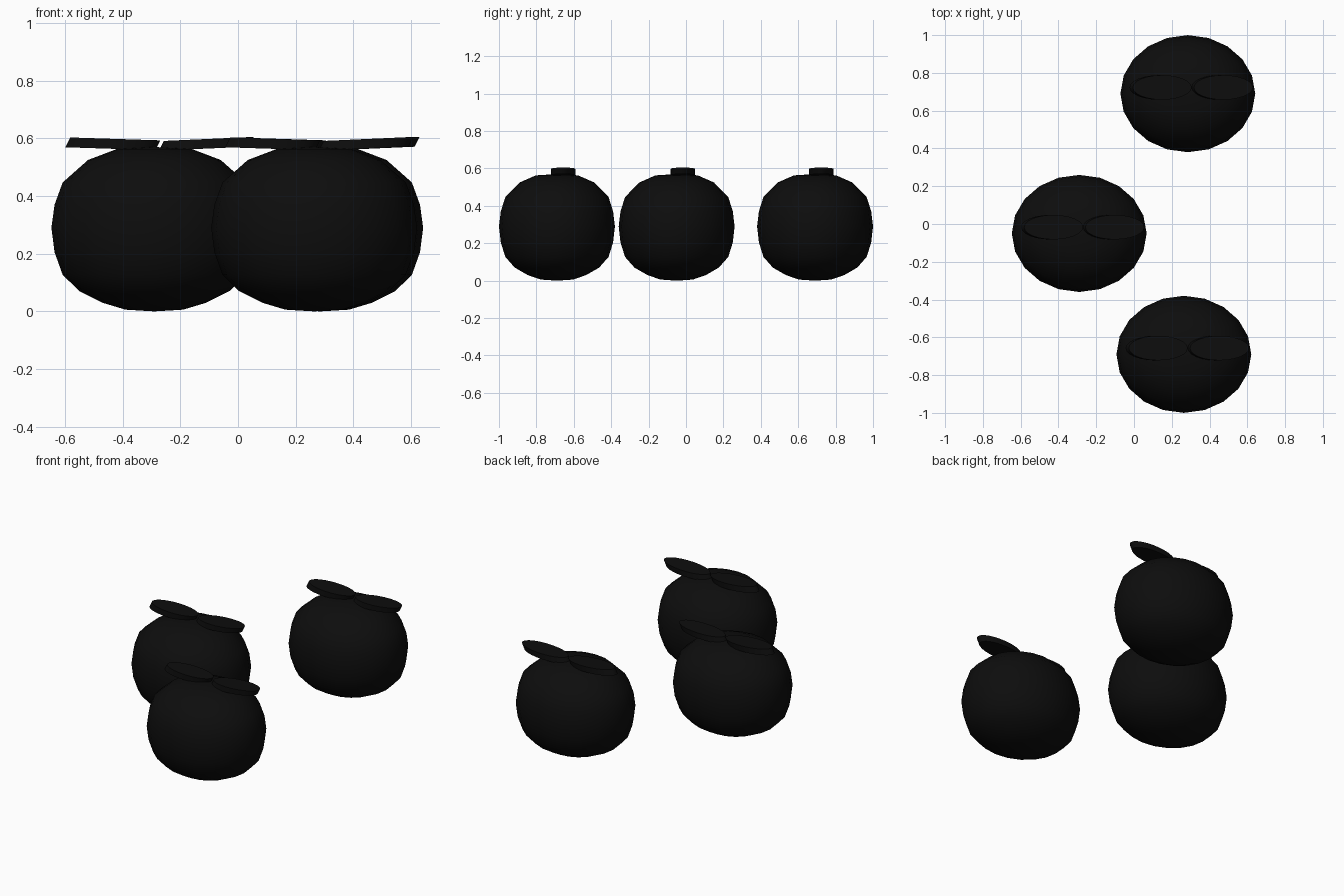
import bpy, bmesh, math

if "Cube" in bpy.data.objects:
    bpy.data.objects.remove(bpy.data.objects["Cube"])

black = bpy.data.materials.new("near black")
black.diffuse_color = (0.004, 0.004, 0.004, 1)
black.use_nodes = True
black.node_tree.nodes["Principled BSDF"].inputs["Base Color"].default_value = black.diffuse_color

# Radius and height of the plump fruit outline
PROFILE = [(0.10, 0.006), (0.18, 0.03), (0.26, 0.07), (0.318, 0.127), (0.346, 0.205),
           (0.357, 0.29), (0.346, 0.37), (0.318, 0.447), (0.23, 0.525), (0.13, 0.563)]
SIDES = 20
Y_SCALE = 0.868


def finish(bm, name, location, angle):
    bmesh.ops.recalc_face_normals(bm, faces=bm.faces)
    mesh = bpy.data.meshes.new(name)
    bm.to_mesh(mesh)
    bm.free()
    mesh.materials.append(black)
    obj = bpy.data.objects.new(name, mesh)
    obj.location = location
    bpy.context.collection.objects.link(obj)
    bpy.ops.object.select_all(action='DESELECT')
    obj.select_set(True)
    bpy.context.view_layer.objects.active = obj
    bpy.ops.object.shade_smooth_by_angle(angle=math.radians(angle))


def fruit(name, x, y):
    bm = bmesh.new()
    rings = []
    for r, z in PROFILE:
        rings.append([bm.verts.new((r * math.cos(a), r * Y_SCALE * math.sin(a), z))
                      for a in (2 * math.pi * i / SIDES for i in range(SIDES))])
    bottom, top = bm.verts.new((0, 0, 0)), bm.verts.new((0, 0, 0.57))
    for i in range(SIDES):
        j = (i + 1) % SIDES
        for low, high in zip(rings, rings[1:]):
            bm.faces.new((low[i], low[j], high[j], high[i]))
        bm.faces.new((bottom, rings[0][j], rings[0][i]))
        bm.faces.new((top, rings[-1][i], rings[-1][j]))
    finish(bm, name, (x, y, 0), 60)


def leaf(name, x, y, side):
    # Thin oval disc, leaning toward +x and rising at its outer end
    bm = bmesh.new()
    bmesh.ops.create_cone(bm, cap_ends=True, segments=24, radius1=1, radius2=1, depth=1)
    rise = 0.007 if side > 0 else 0.005
    for v in bm.verts:
        end, up = v.co.x * side, v.co.z
        v.co = (v.co.x * 0.156 + up * 0.017, v.co.y * 0.065, up * 0.034 + end * rise)
    finish(bm, name, (x + 0.018 + side * 0.162, y + 0.033, 0.581), 40)


for label, x, y in (("back", 0.285, 0.69), ("middle", -0.29, -0.05), ("front", 0.264, -0.69)):
    fruit(label + "_fruit", x, y)
    leaf(label + "_left_leaf", x, y, -1)
    leaf(label + "_right_leaf", x, y, 1)
